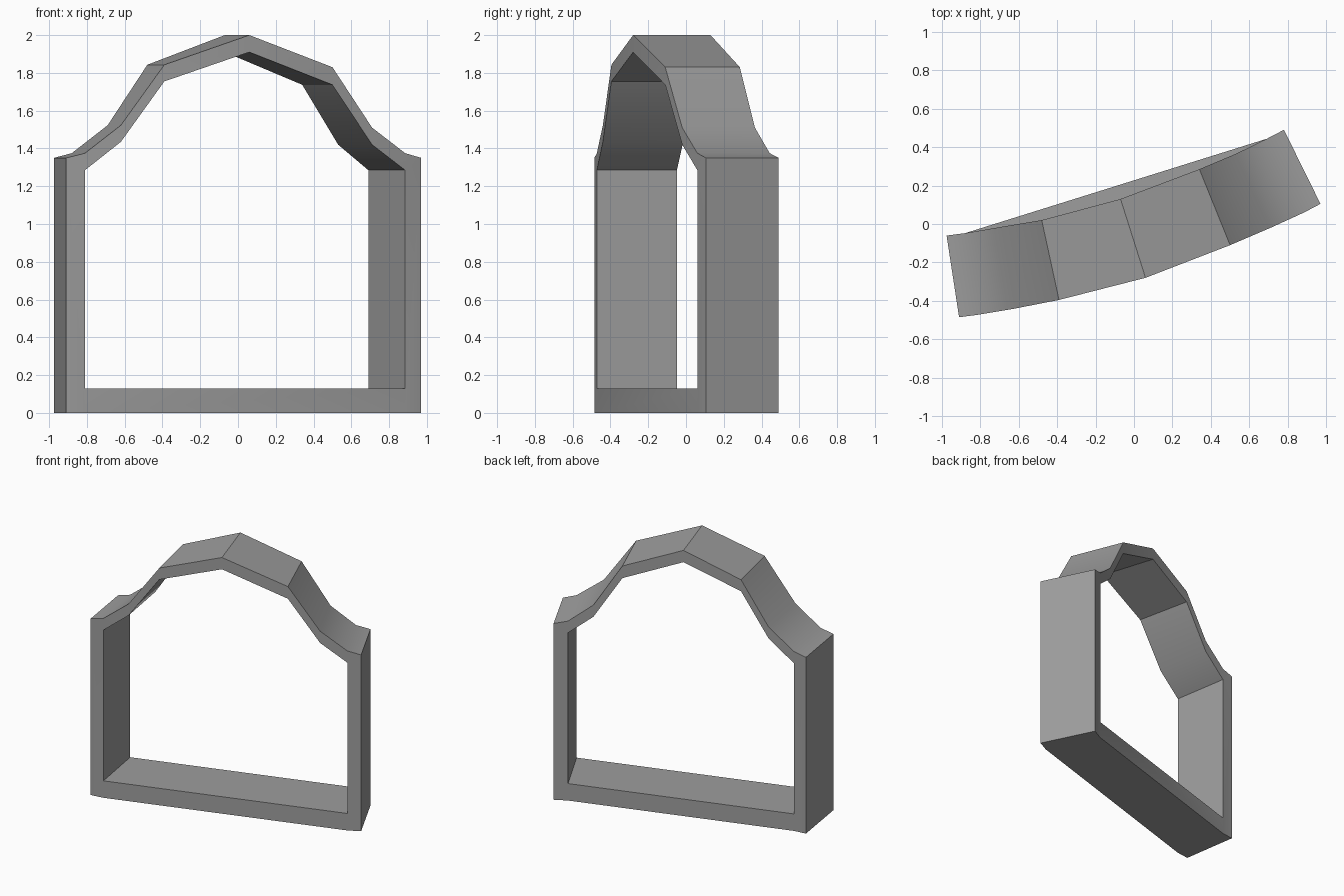
import bpy
import bmesh
import math

default_cube = bpy.data.objects.get("Cube")
if default_cube:
    bpy.data.objects.remove(default_cube, do_unlink=True)

# Plain grey material
grey = bpy.data.materials.new("plain_grey")
grey.use_nodes = True
colour = (0.34, 0.34, 0.34, 1)
grey.diffuse_color = colour
grey.node_tree.nodes["Principled BSDF"].inputs["Base Color"].default_value = colour

# Curved plan of the frame, from its right end to its left end
front_plan = [(-.91, -.485), (-.81, -.472), (-.62, -.44), (-.39, -.395), (.06, -.28),
              (.5, -.11), (.71, -.02), (.885, .06), (.97, .105)]
back_plan = [(-.975, -.06), (-.88, -.048), (-.69, -.015), (-.48, .02), (-.07, .13),
             (.34, .285), (.53, .365), (.69, .443), (.78, .49)]

# Arch heights at each station of the plan
outer_heights = [1.35, 1.375, 1.523, 1.843, 2, 1.83, 1.51, 1.375, 1.35]
inner_heights = [None, 1.285, 1.435, 1.755, 1.91, 1.737, 1.42, 1.285, None]
sill_height = .13
last = len(front_plan) - 1

bm = bmesh.new()


def vertex_row(plan, heights):
    """One vertex per station, skipping stations without a height."""
    return [None if z is None else bm.verts.new((x, y, z))
            for (x, y), z in zip(plan, heights)]


def side_rings(plan):
    """Outer arch, inner arch, sill and base vertices of one face of the frame."""
    ends = [1, last - 1]
    feet = [0, 1, last - 1, last]
    sill = [sill_height if i in ends else None for i in range(last + 1)]
    base = [0 if i in feet else None for i in range(last + 1)]
    return [vertex_row(plan, heights) for heights in (outer_heights, inner_heights, sill, base)]


def fill_side(rings):
    """Arch band, two jambs and the straight sill bar."""
    outer, inner, sill, base = rings
    for i in range(1, last - 1):
        bm.faces.new((outer[i], outer[i + 1], inner[i + 1], inner[i]))
    for end, near in ((0, 1), (last, last - 1)):
        bm.faces.new((base[end], outer[end], outer[near], inner[near], sill[near], base[near]))
    bm.faces.new((base[1], sill[1], sill[last - 1], base[last - 1]))


def bridge(front_loop, back_loop):
    """Join matching closed loops through the depth of the frame."""
    count = len(front_loop)
    for i in range(count):
        j = (i + 1) % count
        bm.faces.new((front_loop[i], front_loop[j], back_loop[j], back_loop[i]))


def outside_loop(rings):
    outer, inner, sill, base = rings
    return outer + [v for v in reversed(base) if v]


def opening_loop(rings):
    outer, inner, sill, base = rings
    return [v for v in inner if v] + [v for v in reversed(sill) if v]


front = side_rings(front_plan)
back = side_rings(back_plan)
fill_side(front)
fill_side(back)
bridge(outside_loop(front), outside_loop(back))
bridge(opening_loop(front), opening_loop(back))
bmesh.ops.recalc_face_normals(bm, faces=bm.faces)

mesh = bpy.data.meshes.new("arched_frame")
bm.to_mesh(mesh)
bm.free()
mesh.materials.append(grey)

# Arched frame, smooth along its curves with crisp corners
frame = bpy.data.objects.new("arched_frame", mesh)
bpy.context.collection.objects.link(frame)
bpy.ops.object.select_all(action="DESELECT")
frame.select_set(True)
bpy.context.view_layer.objects.active = frame
bpy.ops.object.shade_smooth_by_angle(angle=math.radians(30))
